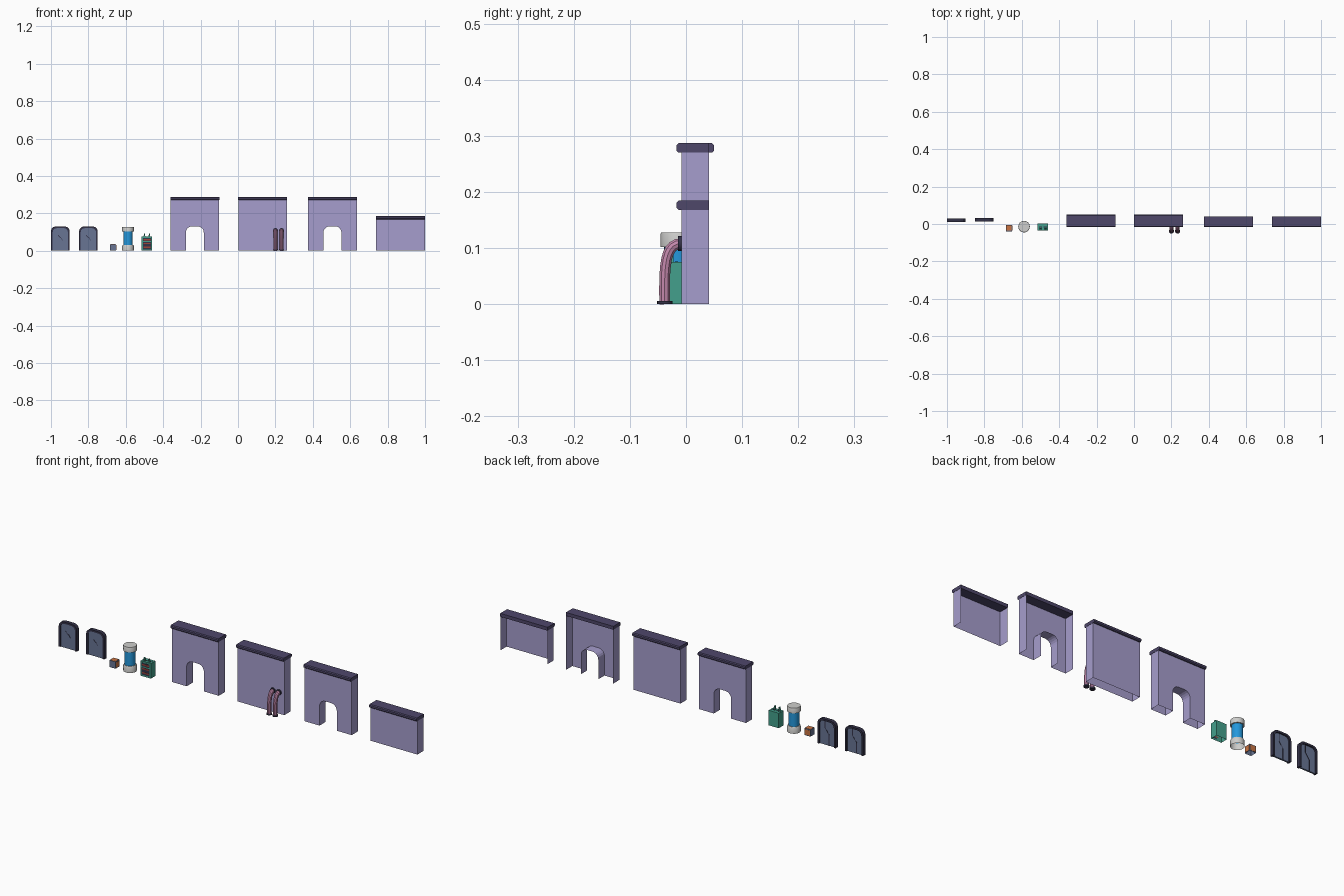
import bpy, bmesh, math
from mathutils import Vector

cube = bpy.data.objects.get("Cube")
if cube:
    bpy.data.objects.remove(cube, do_unlink=True)


def material(name, rgb):
    m = bpy.data.materials.new(name)
    linear = [((c / 255 + 0.055) / 1.055) ** 2.4 for c in rgb] + [1]
    m.use_nodes = True
    m.diffuse_color = linear
    m.node_tree.nodes["Principled BSDF"].inputs["Base Color"].default_value = linear
    return m


LILAC = material("lilac wall", (166, 157, 205))
PLUM = material("plum trim", (78, 71, 106))
SLATE = material("slate panel", (104, 117, 148))
DARK = material("dark frame", (52, 50, 72))
TEAL = material("teal casing", (68, 160, 140))
PINK = material("pink pipe", (196, 136, 172))
GREY = material("pale grey cap", (206, 206, 204))
BLUE = material("blue glass", (36, 152, 220))
ORANGE = material("orange lid", (202, 116, 66))
RED = material("red strip", (160, 68, 54))


def finish(name, bm, mat, smooth=False):
    bmesh.ops.recalc_face_normals(bm, faces=bm.faces)
    me = bpy.data.meshes.new(name)
    bm.to_mesh(me)
    bm.free()
    me.materials.append(mat)
    ob = bpy.data.objects.new(name, me)
    bpy.context.collection.objects.link(ob)
    if smooth:
        bpy.ops.object.select_all(action='DESELECT')
        ob.select_set(True)
        bpy.context.view_layer.objects.active = ob
        bpy.ops.object.shade_smooth_by_angle()
    return ob


def prism(name, pts, lo, hi, axis, mat):
    """Extrude an outline (x,z) along y, or (y,z) along x."""
    bm = bmesh.new()
    place = (lambda p, t: (p[0], t, p[1])) if axis == 'y' else (lambda p, t: (t, p[0], p[1]))
    a = [bm.verts.new(place(p, lo)) for p in pts]
    b = [bm.verts.new(place(p, hi)) for p in pts]
    bm.faces.new(a)
    bm.faces.new(b[::-1])
    for i in range(len(pts)):
        j = (i + 1) % len(pts)
        bm.faces.new((a[i], b[i], b[j], a[j]))
    return finish(name, bm, mat)


def box(name, x, y, z, mat, open_bottom=False):
    bm = bmesh.new()
    bmesh.ops.create_cube(bm, size=1)
    for v in bm.verts:
        v.co = [r[0] if c < 0 else r[1] for c, r in zip(v.co, (x, y, z))]
    if open_bottom:
        low = [f for f in bm.faces if f.calc_center_median().z < z[0] + 1e-6]
        bmesh.ops.delete(bm, geom=low, context='FACES_ONLY')
    return finish(name, bm, mat)


def arch(cx, half, height, radius, n):
    """Doorway outline from bottom left over the top to bottom right."""
    left = [(-half, 0)]
    for i in range(n + 1):
        t = math.pi / 2 * i / n
        left.append((-half + radius * (1 - math.cos(t)), height - radius * (1 - math.sin(t))))
    right = [(-x, z) for x, z in reversed(left)]
    return [(cx + x, z) for x, z in left + right]


# Hollow walls, open underneath
FRONT, BACK, HALF = -0.008, 0.041, 0.13


def wall(name, cx, top, doorway, closed_back):
    bm = bmesh.new()
    x0, x1 = cx - HALF, cx + HALF
    outline = [(x0, 0), (x0, top), (x1, top), (x1, 0)]
    hole = arch(cx, 0.048, 0.13, 0.032, 5) if doorway else []
    loop = outline + hole[::-1]
    front = [bm.verts.new((x, FRONT, z)) for x, z in loop]
    back = [bm.verts.new((x, BACK, z)) for x, z in loop]
    bm.faces.new(front)
    if closed_back:
        bm.faces.new(back[::-1])
    for i in range(len(loop) - 1):
        if i != 3:
            bm.faces.new((front[i], back[i], back[i + 1], front[i + 1]))
    finish(name, bm, LILAC)
    # Rounded capping along the top
    lo, hi, c, y0 = top - 0.001, top + 0.016, 0.004, -0.017
    profile = [(y0 + c, lo), (y0, lo + c), (y0, hi - c), (y0 + c, hi)]
    if closed_back:
        y1 = 0.05
        profile += [(y1 - c, hi), (y1, hi - c), (y1, lo + c), (y1 - c, lo)]
    else:
        profile += [(BACK, hi), (BACK, lo)]
    prism(name + "_trim", profile, x0 - 0.001, x1 + 0.001, 'x', PLUM)


wall("double_sided_doorway_wall", -0.231, 0.271, True, True)
wall("double_sided_wall", 0.132, 0.271, False, True)
wall("open_backed_doorway_wall", 0.505, 0.271, True, False)
wall("low_wall", 0.869, 0.169, False, False)


# Doors with a raised frame and a jagged seam
def seam(name, pts, y, w):
    outline = [(x - w, z) for x, z in pts] + [(x + w, z) for x, z in reversed(pts)]
    prism(name, outline, y - 0.0005, y + 0.0005, 'y', DARK)


def door(name, cx, y0):
    y1 = y0 + 0.019
    outer = arch(cx, 0.05, 0.13, 0.026, 3)
    inner = arch(cx, 0.041, 0.121, 0.022, 3)
    prism(name + "_frame", outer + inner[::-1], y0, y1, 'y', DARK)
    prism(name + "_panel", inner, y0 + 0.004, y1 - 0.007, 'y', SLATE)
    seam(name + "_front_seam", [(cx - 0.013, 0.084), (cx - 0.002, 0.07), (cx + 0.001, 0.073),
                                (cx + 0.012, 0.056)], y0 + 0.0036, 0.0015)
    seam(name + "_back_seam", [(cx + 0.012, 0.121), (cx + 0.012, 0.084), (cx - 0.01, 0.054),
                               (cx - 0.01, 0)], y1 - 0.0066, 0.0018)


door("left_door", -0.95, 0.01)
door("right_door", -0.8, 0.013)

# Small crate
box("crate_body", (-0.685, -0.651), (-0.039, -0.006), (0, 0.03), SLATE, True)
box("crate_lid", (-0.685, -0.651), (-0.039, -0.006), (0.03, 0.034), SLATE)
box("crate_top_plate", (-0.682, -0.654), (-0.036, -0.009), (0.034, 0.035), ORANGE)
box("crate_side_plate", (-0.651, -0.65), (-0.036, -0.009), (0.004, 0.03), ORANGE)
box("crate_back_plate", (-0.682, -0.654), (-0.006, -0.005), (0.004, 0.03), ORANGE)


# Glass tank, lathed and open underneath
def lathe(name, cx, cy, profile, mat, sides=24):
    bm = bmesh.new()
    verts = [bm.verts.new((cx + r, cy, z)) for r, z in profile]
    edges = [bm.edges.new(p) for p in zip(verts, verts[1:])]
    bmesh.ops.spin(bm, geom=verts + edges, cent=(cx, cy, 0), axis=(0, 0, 1),
                   angle=2 * math.pi, steps=sides, use_duplicate=False)
    bmesh.ops.remove_doubles(bm, verts=bm.verts, dist=1e-5)
    return finish(name, bm, mat, True)


TX, TY = -0.588, -0.015 + 0.001
lathe("tank_base", TX, TY, [(0.031, 0), (0.031, 0.026), (0.028, 0.032), (0.022, 0.032)], GREY)
lathe("tank_glass", TX, TY, [(0.025, 0.03), (0.025, 0.104)], BLUE)
lathe("tank_cap", TX, TY, [(0.022, 0.102), (0.031, 0.102), (0.031, 0.126), (0.03, 0.128),
                           (0, 0.128)], GREY)

# Generator cabinet
GX, GY0, GY1 = -0.487, -0.034, 0.002
box("generator_body", (GX - 0.028, GX + 0.028), (GY0, GY1), (0, 0.075), TEAL, True)
box("generator_front_panel", (GX - 0.022, GX + 0.022), (GY0 - 0.001, GY0), (0.008, 0.068), DARK)
for i, z in enumerate((0.016, 0.036, 0.056)):
    box(f"generator_strip_{i}", (GX - 0.019, GX + 0.019), (GY0 - 0.002, GY0), (z, z + 0.006), RED)
box("generator_front_rib", (GX - 0.022, GX + 0.022), (GY0 - 0.002, GY0), (0.046, 0.051), TEAL)
for side in (-1, 1):
    x = GX + side * 0.013
    box("generator_slot", (x - 0.009, x + 0.009), (-0.02, -0.014), (0.075, 0.076), DARK)
    prism("generator_horn", [(x - 0.005, 0.075), (x - 0.002, 0.092), (x + 0.002, 0.092),
                             (x + 0.005, 0.075)], -0.03, -0.022, 'y', TEAL)


# Pair of bent pipes on the plain wall
def flange(name, centre, direction):
    bm = bmesh.new()
    bmesh.ops.create_cone(bm, cap_ends=True, segments=16, radius1=0.0135, radius2=0.0135,
                          depth=0.006)
    turn = Vector(direction).to_track_quat('Z', 'Y').to_matrix()
    for v in bm.verts:
        v.co = turn @ v.co + Vector(centre)
    finish(name, bm, DARK, True)


for i, x in enumerate((0.2, 0.233)):
    curve = bpy.data.curves.new("pipe", 'CURVE')
    curve.dimensions = '3D'
    curve.bevel_depth = 0.01
    curve.bevel_resolution = 3
    path = curve.splines.new('BEZIER')
    path.resolution_u = 10
    path.bezier_points.add(1)
    handles = [((-0.038, 0), (-0.039, 0.07)), ((-0.008, 0.108), (-0.038, 0.108))]
    for k, (p, (end, pull)) in enumerate(zip(path.bezier_points, handles)):
        p.handle_left_type = p.handle_right_type = 'FREE'
        p.co = (x, *end)
        p.handle_left = p.handle_right = (x, *pull)
    curve.materials.append(PINK)
    ob = bpy.data.objects.new(f"pipe_{i}", curve)
    bpy.context.collection.objects.link(ob)
    bpy.ops.object.select_all(action='DESELECT')
    ob.select_set(True)
    bpy.context.view_layer.objects.active = ob
    bpy.ops.object.convert(target='MESH')
    bpy.ops.object.shade_smooth_by_angle()
    flange(f"pipe_floor_flange_{i}", (x, -0.038, 0.003), (0, 0, 1))
    flange(f"pipe_wall_flange_{i}", (x, -0.011, 0.108), (0, 1, 0))
